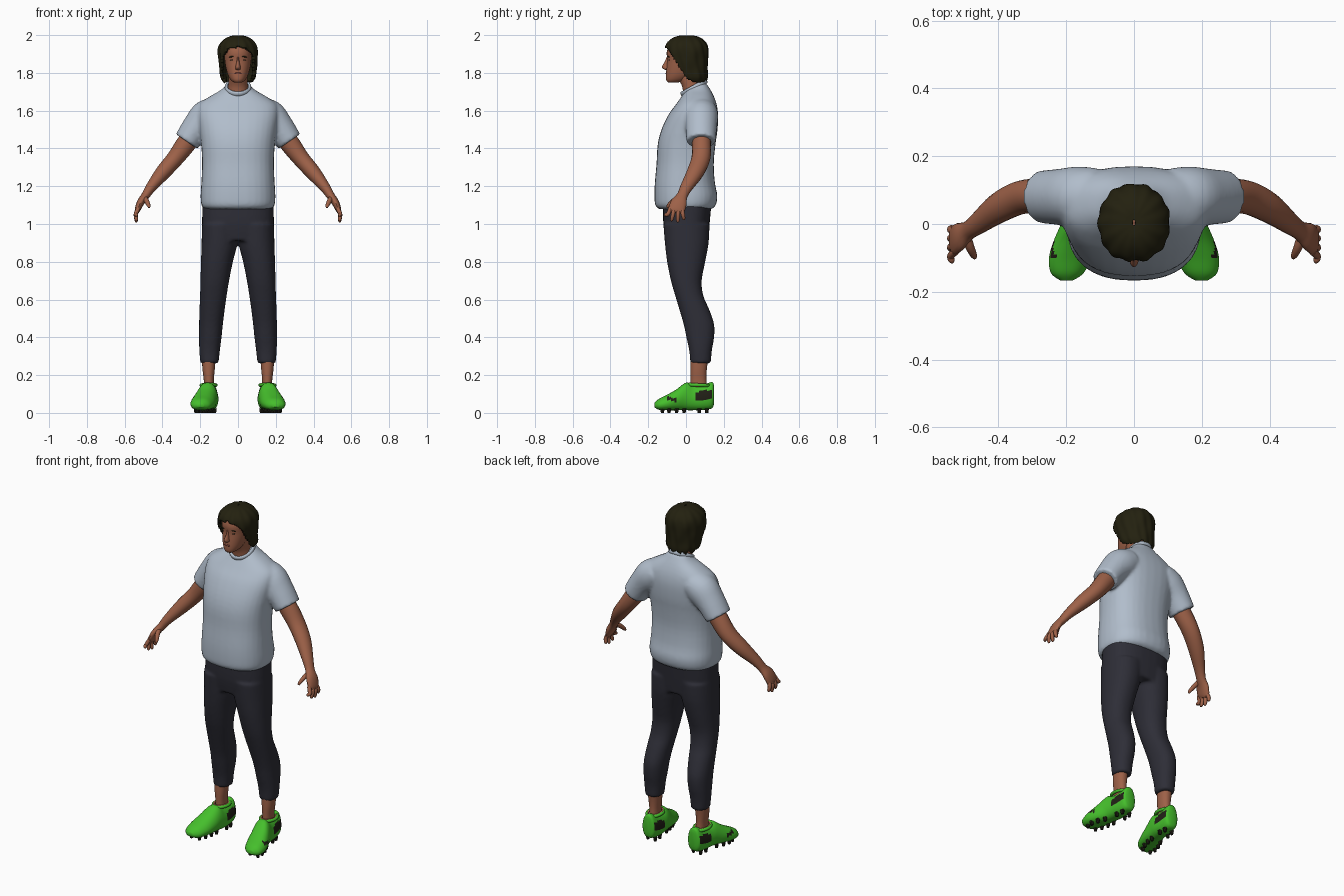
import bpy, bmesh, math
from mathutils import Vector, Matrix

if "Cube" in bpy.data.objects:
    bpy.data.objects.remove(bpy.data.objects["Cube"])

def material(name, r, g, b):
    m = bpy.data.materials.new(name)
    m.diffuse_color = (r, g, b, 1)
    m.use_nodes = True
    m.node_tree.nodes["Principled BSDF"].inputs["Base Color"].default_value = m.diffuse_color
    return m

SKIN = material("skin", .34, .12, .065)
SHIRT = material("pale_grey_cloth", .44, .51, .60)
PANTS = material("charcoal_cloth", .027, .027, .038)
HAIR = material("dark_hair", .017, .015, .005)
GREEN = material("green_shoe", .06, .52, .025)
DARK = material("dark_rubber", .015, .014, .008)
PINK = material("pink_trim", .5, .16, .10)
LIP = material("lip", .24, .065, .045)

def dense(rows, k):
    """Catmull-Rom interpolation of profile rows."""
    out = []
    for i in range(len(rows) - 1):
        a, b, c, d = rows[max(i-1, 0)], rows[i], rows[i+1], rows[min(i+2, len(rows)-1)]
        for j in range(k):
            t = j / k
            out.append([.5*(2*q + (r-p)*t + (2*p-5*q+4*r-s)*t*t + (3*q-p-3*r+s)*t**3)
                        for p, q, r, s in zip(a, b, c, d)])
    return out + [list(rows[-1])]

def oval(n=32, p=2.2):
    for i in range(n):
        a = 2 * math.pi * i / n
        c, s = math.cos(a), math.sin(a)
        yield (math.copysign(abs(c)**(2/p), c), math.copysign(abs(s)**(2/p), s))

def loft(bm, rings, caps=True):
    vs = [[bm.verts.new(p) for p in r] for r in rings]
    n = len(vs[0])
    for a, b in zip(vs, vs[1:]):
        for i in range(n):
            bm.faces.new((a[i], a[(i+1) % n], b[(i+1) % n], b[i]))
    if caps:
        bm.faces.new(vs[0])
        bm.faces.new(vs[-1])

def upright(bm, rows, side=1, k=3, n=32, p=2.2):
    """Rows: height, x min, x max, y min, y max."""
    loft(bm, [[Vector((side*((x0+x1)/2 + (x1-x0)/2*u), (y0+y1)/2 + (y1-y0)/2*v, z)) for u, v in oval(n, p)]
              for z, x0, x1, y0, y1 in dense(rows, k)])

def sym(rows):
    return [(z, -w, w, a, b) for z, w, a, b in rows]

def tube(bm, rows, side=1, k=4, n=16):
    """Rows: x, y, z, radius in the front plane, radius in depth."""
    rows = dense(rows, k)
    pts = [Vector(r[:3]) for r in rows]
    rings = []
    for i, r in enumerate(rows):
        d = (pts[min(i+1, len(pts)-1)] - pts[max(i-1, 0)]).normalized()
        u = d.cross(Vector((0, 1, 0))).normalized()
        v = u.cross(d)
        ring = [pts[i] + u*a*r[3] + v*b*r[4] for a, b in oval(n, 2)]
        rings.append([Vector((side*q.x, q.y, q.z)) for q in ring])
    loft(bm, rings)

def finish(name, bm, *mats, voxel=0, smooth=4, angle=50):
    bmesh.ops.recalc_face_normals(bm, faces=bm.faces)
    me = bpy.data.meshes.new(name)
    bm.to_mesh(me)
    bm.free()
    ob = bpy.data.objects.new(name, me)
    bpy.context.collection.objects.link(ob)
    for m in mats:
        me.materials.append(m)
    bpy.ops.object.select_all(action='DESELECT')
    ob.select_set(True)
    bpy.context.view_layer.objects.active = ob
    if voxel:
        r = ob.modifiers.new("blend", 'REMESH')
        r.mode, r.voxel_size, r.use_smooth_shade = 'VOXEL', voxel, True
        s = ob.modifiers.new("soften", 'SMOOTH')
        s.factor, s.iterations = .5, smooth
    else:
        bpy.ops.object.shade_smooth_by_angle(angle=math.radians(angle))
    return ob

def ball(name, loc, size, mat, yaw=0, roll=0):
    bm = bmesh.new()
    M = (Matrix.Translation(loc) @ Matrix.Rotation(yaw, 4, 'Z') @ Matrix.Rotation(roll, 4, 'Y')
         @ Matrix.Diagonal((*size, 1)))
    bmesh.ops.create_uvsphere(bm, u_segments=12, v_segments=8, radius=1, matrix=M)
    return finish(name, bm, mat)

def hoop(name, center, rx, ry, tilt, r, mat, flat=1):
    """Tilted elliptical ring."""
    bm = bmesh.new()
    rot = Matrix.Rotation(tilt, 3, 'X')
    n, rings = 32, []
    for i in range(n + 1):
        a = 2 * math.pi * i / n
        c, s = math.cos(a), math.sin(a)
        rings.append([Vector(center) + rot @ Vector(((rx + r*u)*c, (ry + r*u)*s, r*flat*v)) for u, v in oval(10, 2)])
    loft(bm, rings, caps=False)
    bmesh.ops.remove_doubles(bm, verts=bm.verts, dist=1e-5)
    return finish(name, bm, mat)

# Shirt: body and two sleeves blended together
bm = bmesh.new()
upright(bm, sym([(1.08, .178, -.145, .138), (1.10, .194, -.163, .158), (1.15, .198, -.167, .166),
                 (1.22, .194, -.165, .153), (1.32, .190, -.156, .147), (1.42, .195, -.150, .156),
                 (1.50, .205, -.130, .167), (1.58, .215, -.092, .170), (1.635, .205, -.052, .162),
                 (1.675, .15, -.024, .148), (1.71, .09, .0, .13), (1.745, .055, .035, .108)]), p=2.4)
for s in (1, -1):
    tube(bm, [(.11, .08, 1.60, .075, .085), (.165, .08, 1.568, .09, .09),
              (.22, .08, 1.51, .078, .083), (.272, .08, 1.437, .069, .078)], s, n=24)
finish("shirt", bm, SHIRT, voxel=.009, smooth=5)
hoop("shirt_collar", (0, .042, 1.722), .062, .07, math.radians(29), .009, SHIRT, 1.6)

# Trousers: hips and two legs blended together
bm = bmesh.new()
upright(bm, sym([(.91, .185, -.105, .115), (1.0, .19, -.12, .125), (1.11, .188, -.122, .135)]), p=2.5)
for s in (1, -1):
    upright(bm, [(1.0, -.01, .19, -.12, .125), (.9, .002, .193, -.112, .12), (.8, .027, .196, -.10, .102),
                 (.7, .047, .199, -.08, .083), (.62, .060, .201, -.057, .092), (.55, .07, .204, -.036, .122),
                 (.47, .08, .206, -.013, .149), (.4, .087, .206, .002, .149), (.33, .096, .205, .017, .137),
                 (.262, .103, .199, .023, .132)], s)
finish("trousers", bm, PANTS, voxel=.009, smooth=4)

for s, tag in ((1, "left"), (-1, "right")):
    # Arm with palm, four fingers and thumb
    bm = bmesh.new()
    tube(bm, [(.22, .08, 1.50, .048, .05), (.275, .083, 1.425, .052, .05), (.335, .078, 1.345, .045, .05),
              (.40, .047, 1.27, .04, .045), (.46, .002, 1.195, .028, .033), (.49, -.02, 1.15, .022, .029),
              (.515, -.037, 1.115, .020, .042), (.532, -.05, 1.075, .015, .043), (.535, -.054, 1.06, .008, .03)], s)
    for y0, y1, zt in ((-.082, -.108, 1.04), (-.062, -.075, 1.016), (-.041, -.043, 1.01), (-.022, -.012, 1.022)):
        tube(bm, [(.527, y0, 1.085, .011, .011), (.541, (y0+y1)/2, 1.053, .011, .011),
                  (.538, y1, zt+.008, .009, .009), (.535, y1, zt, .004, .004)], s, n=10)
    tube(bm, [(.495, -.035, 1.14, .014, .014), (.484, -.068, 1.122, .013, .013),
              (.473, -.092, 1.098, .010, .010), (.470, -.100, 1.086, .005, .005)], s, n=10)
    finish(tag + "_arm", bm, SKIN)

    # Bare ankle
    bm = bmesh.new()
    upright(bm, [(.10, .125, .182, .025, .115), (.17, .128, .181, .025, .108), (.23, .123, .188, .024, .11),
                 (.30, .118, .192, .026, .12)], s)
    finish(tag + "_ankle", bm, SKIN)

    # Shoe: sections from heel to toe, narrower towards the top
    bm = bmesh.new()
    rings = []
    for y, x, w, z0, z1 in dense([(.149, .15, .018, .055, .14), (.138, .15, .04, .025, .163),
                                  (.09, .152, .048, .015, .150), (.04, .155, .051, .014, .147),
                                  (.0, .162, .054, .014, .160), (-.05, .176, .061, .014, .125),
                                  (-.10, .189, .062, .014, .096), (-.145, .197, .048, .017, .073),
                                  (-.167, .199, .018, .03, .052)], 5):
        rings.append([Vector((s*(x + w*u*(1 - .22*max(v, 0))), y, (z0+z1)/2 + (z1-z0)/2*v))
                      for u, v in oval(40, 2.6)])
    loft(bm, rings)
    for f in bm.faces:
        c = f.calc_center_median()
        heel = .045 < c.y < .135 and abs(c.z - .095 - .2*(c.y - .09)) < .021
        toe = s*c.x > .2 and -.10 < c.y < -.045 and abs(c.z - .072 + .25*(c.y + .07)) < .009
        f.material_index = 1 if heel or toe else 0
    finish(tag + "_shoe", bm, GREEN, DARK)
    hoop(tag + "_shoe_trim", (s*.156, .066, .152), .034, .05, math.radians(-4), .005, PINK)
    hoop(tag + "_shoe_cuff", (s*.156, .068, .147), .039, .056, math.radians(-2), .009, GREEN)

    # Sole studs
    bm = bmesh.new()
    for y, x, w in ((.11, .15, .024), (.07, .152, .028), (-.01, .165, .03), (-.05, .177, .036),
                    (-.09, .187, .036), (-.125, .193, .026)):
        for d in (-w, w):
            bmesh.ops.create_cone(bm, cap_ends=True, segments=8, radius1=.008, radius2=.012, depth=.024,
                                  matrix=Matrix.Translation((s*(x+d), y, .012)))
    finish(tag + "_shoe_studs", bm, DARK, angle=30)

# Head, neck and nose
bm = bmesh.new()
upright(bm, sym([(1.75, .022, -.096, -.04), (1.762, .038, -.105, .0), (1.79, .054, -.106, .04),
                 (1.83, .065, -.103, .07), (1.87, .071, -.099, .085), (1.91, .073, -.102, .092),
                 (1.95, .066, -.085, .085), (1.98, .038, -.05, .055)]))
upright(bm, sym([(1.65, .06, -.015, .095), (1.72, .053, -.018, .09), (1.77, .050, -.04, .08),
                 (1.83, .05, -.06, .07)]))
upright(bm, sym([(1.885, .006, -.102, -.07), (1.86, .008, -.112, -.07), (1.835, .013, -.127, -.07),
                 (1.822, .015, -.122, -.07), (1.815, .009, -.107, -.07)]), n=16, p=2)
finish("head", bm, SKIN)
for s, tag in ((1, "left"), (-1, "right")):
    ball(tag + "_eyebrow", (s*.032, -.092, 1.886), (.018, .004, .0035), HAIR, s*.22, s*.1)
    ball(tag + "_eye", (s*.031, -.0895, 1.868), (.011, .004, .004), DARK, s*.22)
ball("mouth", (0, -.1035, 1.797), (.021, .004, .005), LIP)

# Hair: wavy shell with an arched opening for the face
bm = bmesh.new()
rings = []
for z, w, y0, y1 in dense([(1.745, .072, -.05, .105), (1.775, .092, -.065, .113), (1.82, .097, -.09, .114),
                           (1.87, .103, -.108, .117), (1.92, .105, -.113, .118), (1.955, .094, -.104, .108),
                           (1.982, .067, -.075, .082), (1.996, .034, -.04, .048), (1.998, .004, -.004, .012)], 6):
    ring = []
    for i, (u, v) in enumerate(oval(80, 2.1)):
        a = 2*math.pi*i/80
        k = 1 + .022*math.sin(13*a + 22*z) + .012*math.sin(7*a - 40*z)
        ring.append(Vector((w*u*k, (y0+y1)/2 + (y1-y0)/2*v*k, z)))
    rings.append(ring)
loft(bm, rings, caps=False)
gone = []
for f in bm.faces:
    x, y, z = f.calc_center_median()
    arch = .068 * max(0, 1 - max(0, (z-1.80)/.15)**2.2)
    front = y < -.01 and abs(x) < arch and z < 1.95
    side = z < 1.93 and y < -.10 + (1.93 - z)*.65
    ragged = z < 1.757 + .012*math.sin(160*x + 90*y)
    if front or side or ragged:
        gone.append(f)
bmesh.ops.delete(bm, geom=gone, context='FACES')
ob = finish("hair", bm, HAIR, angle=60)
m = ob.modifiers.new("thickness", 'SOLIDIFY')
m.thickness, m.offset = .016, -1
